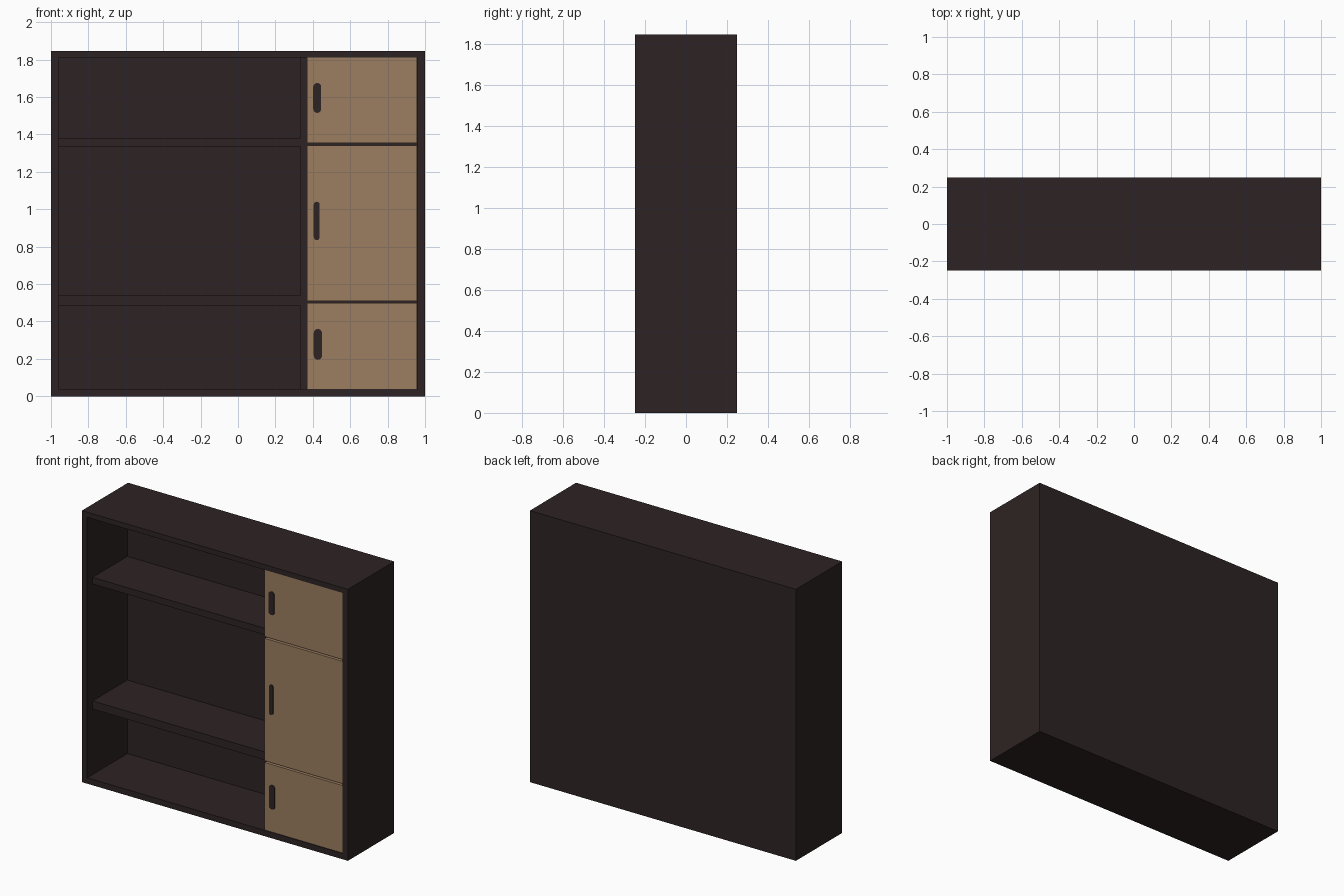
import bpy
import bmesh
import math

cube = bpy.data.objects.get("Cube")
if cube:
    bpy.data.objects.remove(cube, do_unlink=True)


def material(name, rgb):
    mat = bpy.data.materials.new(name)
    mat.use_nodes = True
    color = (*rgb, 1)
    mat.diffuse_color = color
    bsdf = next(n for n in mat.node_tree.nodes if n.type == 'BSDF_PRINCIPLED')
    bsdf.inputs["Base Color"].default_value = color
    return mat


dark = material("dark_wood", (0.027, 0.017, 0.017))
tan = material("tan_wood", (0.335, 0.212, 0.120))


def finish(name, bm, mat):
    bmesh.ops.recalc_face_normals(bm, faces=bm.faces)
    mesh = bpy.data.meshes.new(name)
    bm.to_mesh(mesh)
    bm.free()
    mesh.materials.append(mat)
    obj = bpy.data.objects.new(name, mesh)
    bpy.context.collection.objects.link(obj)
    return obj


def box(name, x, y, z, mat):
    """Box spanning the given (low, high) ranges."""
    bm = bmesh.new()
    bmesh.ops.create_cube(bm, size=1)
    for v in bm.verts:
        v.co = [sum(r) / 2 + c * (r[1] - r[0]) for r, c in zip((x, y, z), v.co)]
    return finish(name, bm, mat)


def pill(name, x, y, z, mat, steps=8):
    """Upright plate with rounded ends, extruded along y."""
    bm = bmesh.new()
    radius, cx = (x[1] - x[0]) / 2, sum(x) / 2
    verts = []
    for cz, start in ((z[1] - radius, 0), (z[0] + radius, math.pi)):
        for i in range(steps + 1):
            a = start + math.pi * i / steps
            verts.append(bm.verts.new((cx + radius * math.cos(a), y[0],
                                       cz + radius * math.sin(a))))
    face = bm.faces.new(verts)
    out = bmesh.ops.extrude_face_region(bm, geom=[face])
    for v in out["geom"]:
        if isinstance(v, bmesh.types.BMVert):
            v.co.y = y[1]
    return finish(name, bm, mat)


W, D, H, T = 1.0, 0.248, 1.845, 0.04
INNER, TOP = W - T, H - 0.035
BACK, SETBACK, DOOR = 0.183, -0.19, -0.243

# Outer case
box("left_side", (INNER, W), (-D, D), (0, H), dark)
box("right_side", (-W, -INNER), (-D, D), (0, H), dark)
box("bottom_panel", (-INNER, INNER), (-D, D), (0, T), dark)
box("top_panel", (-INNER, INNER), (-D, D), (TOP, H), dark)
box("back_panel", (-INNER, INNER), (BACK, D), (T, TOP), dark)

# Upright divider and set-back shelves on both sides of it
box("divider", (0.335, 0.37), (SETBACK, BACK), (T, TOP), dark)
for level, z in (("lower", (0.485, 0.54)), ("upper", (1.335, 1.38))):
    box(level + "_shelf", (-INNER, 0.335), (SETBACK, BACK), z, dark)
    box(level + "_cupboard_shelf", (0.37, INNER), (SETBACK, BACK), z, dark)

# Doors with flat rounded handles
doors = (
    ("lower", (0.04, 0.498), (0.405, 0.449), (0.195, 0.36)),
    ("middle", (0.51, 1.342), (0.405, 0.437), (0.835, 1.04)),
    ("upper", (1.354, 1.81), (0.402, 0.445), (1.515, 1.675)),
)
for level, z, handle_x, handle_z in doors:
    box(level + "_door", (0.37, 0.956), (DOOR, SETBACK), z, tan)
    pill(level + "_handle", handle_x, (-D, DOOR), handle_z, dark)
